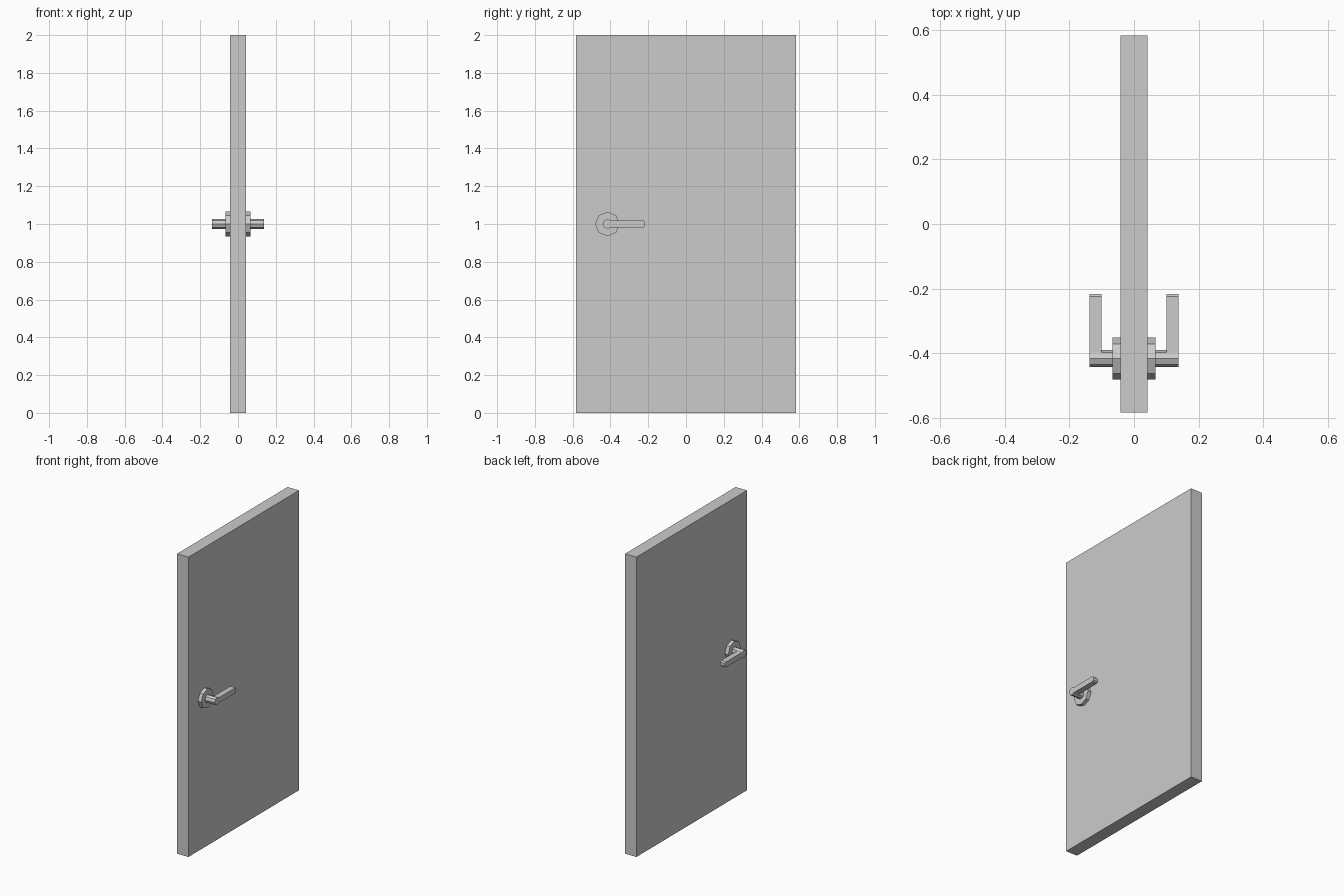
import bpy, bmesh
from math import pi
from mathutils import Matrix

if "Cube" in bpy.data.objects:
    bpy.data.objects.remove(bpy.data.objects["Cube"])

HY, HZ = -0.416, 1.0  # handle axis


def finish(bm, name, smooth=False):
    bmesh.ops.recalc_face_normals(bm, faces=bm.faces)
    mesh = bpy.data.meshes.new(name)
    bm.to_mesh(mesh)
    bm.free()
    obj = bpy.data.objects.new(name, mesh)
    bpy.context.collection.objects.link(obj)
    if smooth:
        bpy.ops.object.select_all(action='DESELECT')
        obj.select_set(True)
        bpy.context.view_layer.objects.active = obj
        bpy.ops.object.shade_smooth_by_angle(angle=pi / 3.5)
    return obj


def disc(name, radius, x0, x1):
    # eight-sided cylinder along x on the handle axis
    bm = bmesh.new()
    place = Matrix.Translation(((x0 + x1) / 2, HY, HZ)) @ Matrix.Rotation(pi / 2, 4, 'Y')
    bmesh.ops.create_cone(bm, cap_ends=True, segments=8, radius1=radius,
                          radius2=radius, depth=abs(x1 - x0), matrix=place)
    return finish(bm, name)


def prism(name, profile, x0, x1):
    # y-z profile extruded along x
    bm = bmesh.new()
    face = bm.faces.new([bm.verts.new((x0, y, z)) for y, z in profile])
    ext = bmesh.ops.extrude_face_region(bm, geom=[face])
    verts = [v for v in ext['geom'] if isinstance(v, bmesh.types.BMVert)]
    bmesh.ops.translate(bm, verts=verts, vec=(x1 - x0, 0, 0))
    return finish(bm, name)


# Door leaf
prism("door_leaf", [(-0.583, 0), (0.583, 0), (0.583, 2), (-0.583, 2)], -0.042, 0.042)

# Lever outline with a chamfered tip
h, c, tip = 0.018, 0.008, -0.216
lever = [(HY, HZ - h), (tip - c, HZ - h), (tip, HZ - h + c),
         (tip, HZ + h - c), (tip - c, HZ + h), (HY, HZ + h)]

# Handle set on both faces
for side, s in (("right", 1), ("left", -1)):
    disc(f"rosette_{side}", 0.065, s * 0.04, s * 0.066)
    disc(f"spindle_{side}", 0.026, s * 0.06, s * 0.138)
    prism(f"lever_{side}", lever, s * 0.101, s * 0.138)
